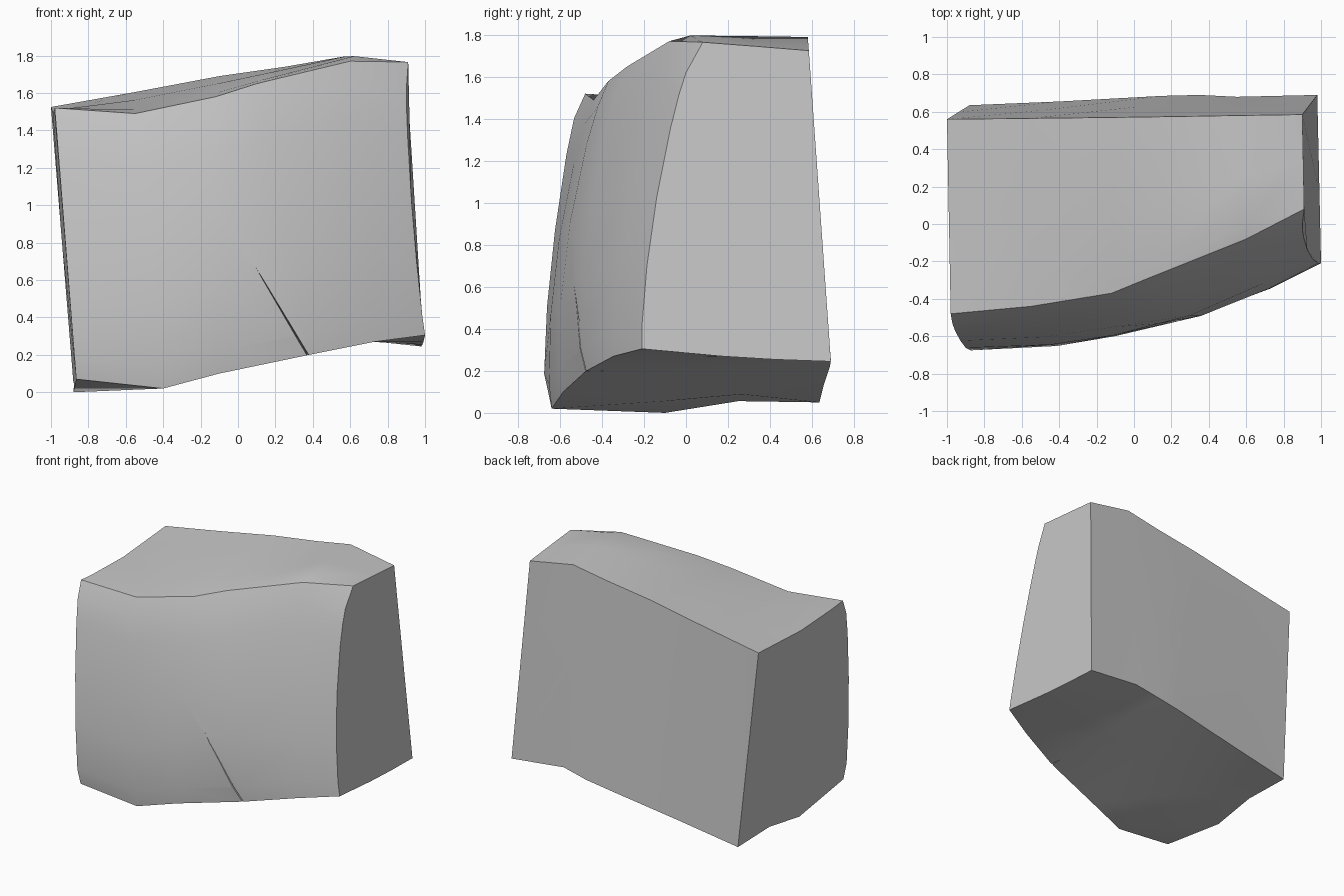
import bpy
import bmesh
import math
from mathutils import Vector

default_cube = bpy.data.objects.get("Cube")
if default_cube:
    bpy.data.objects.remove(default_cube, do_unlink=True)


def make_material(name, colour):
    material = bpy.data.materials.new(name)
    material.use_nodes = True
    material.diffuse_color = colour
    shader = material.node_tree.nodes["Principled BSDF"]
    shader.inputs["Base Color"].default_value = colour
    shader.inputs["Roughness"].default_value = 0.9
    return material


def add_object(name, bm, material):
    bmesh.ops.recalc_face_normals(bm, faces=bm.faces)
    mesh = bpy.data.meshes.new(name)
    bm.to_mesh(mesh)
    bm.free()
    mesh.materials.append(material)
    obj = bpy.data.objects.new(name, mesh)
    bpy.context.collection.objects.link(obj)
    return obj


def span(start, end, fractions, direction, bulge, power=1):
    """Points from start up to (not including) end, bowed along a direction."""
    points = [Vector(start)]
    for t in fractions:
        bow = bulge * (4 * t * (1 - t)) ** power
        points.append(Vector(start).lerp(Vector(end), t) + Vector(direction) * bow)
    return points


# Corner rails of the boulder, running from the right end to the left end
front_bottom = [(-.865, -.65, .07), (-.4, -.64, .02), (-.1, -.585, .1),
                (.38, -.475, .2), (.73, -.345, .27), (1, -.21, .305)]
front_top = [(-.98, -.48, 1.52), (-.55, -.44, 1.49), (-.12, -.37, 1.58),
             (.1, -.28, 1.65), (.6, -.08, 1.77), (.9, 0, 1.62)]
back_top = [(-1, .56, 1.525), (-.55, .565, 1.605), (-.1, .57, 1.69),
            (.25, .575, 1.74), (.54, .58, 1.79), (.9, .585, 1.725)]
back_bottom = [(-.88, .635, .05), (-.4, .655, .13), (.15, .685, .22),
               (.35, .69, .25), (.55, .68, .29), (.98, .69, .245)]
front_bulge = [.068, .075, .085, .085, .06, .045]

FORWARD, BACK, UP, DOWN = (0, -1, 0), (0, 1, 0), (0, 0, 1), (0, 0, -1)

# One closed ring for each station: front, top, back, underside
rings = []
last = len(front_bulge) - 1
for index, corners in enumerate(zip(front_bottom, front_top, back_top, back_bottom)):
    low_front, high_front, high_back, low_back = corners
    first = index == 0
    outward = (-.4, -1, 0) if index == last else FORWARD
    ring = span(low_front, high_front, (.08, .3, .55, .8, .92), outward,
                front_bulge[index], .45 if first else .8)
    ring += span(high_front, high_back, (.12, .5), UP, -.03 if first else .015)
    ring += span(high_back, low_back, (.5,), BACK, 0)
    ring += span(low_back, low_front, (.3, .58), DOWN, 0 if first else .01)
    rings.append(ring)

# Raised rim behind the chipped upper corner, and the lowest point of the base
top_start = 6
rings[-1][top_start + 1] = Vector((.91, .08, 1.765))
rings[-1][top_start + 2] = Vector((.905, .34, 1.745))
rings[-2][top_start + 1] = Vector((.62, .02, 1.797))
rings[0][-1] = Vector((-.88, -.1, 0))

# Skin the rings, splitting the two chipped corners into triangles
bm = bmesh.new()
loops = [[bm.verts.new(point) for point in ring] for ring in rings]
count = len(loops[0])
for near, far in zip(loops, loops[1:]):
    for i in range(count):
        j = (i + 1) % count
        face = bm.faces.new((near[i], far[i], far[j], near[j]))
        upper_chip = far is loops[-1] and i == top_start
        lower_chip = near is loops[0] and j == 0
        if upper_chip or lower_chip:
            bmesh.utils.face_split(face, near[i], far[j])
bm.faces.new(loops[0])
bm.faces.new(reversed(loops[-1]))
stone = make_material("stone grey", (.57, .57, .57, 1))
boulder = add_object("boulder", bm, stone)

# Narrow crack climbing from the lower front edge
bm = bmesh.new()
for point in [(.405, -.62, .12), (.435, -.62, .12), (.42, -.36, .12), (.04, -.56, .76)]:
    bm.verts.new(point)
bmesh.ops.convex_hull(bm, input=bm.verts)
crack_cutter = add_object("crack_cutter", bm, stone)
crack_cutter.hide_render = True

bpy.context.view_layer.objects.active = boulder
boulder.select_set(True)
cut = boulder.modifiers.new("crack", "BOOLEAN")
cut.operation = "DIFFERENCE"
cut.solver = "EXACT"
cut.object = crack_cutter
bpy.ops.object.modifier_apply(modifier=cut.name)
bpy.data.objects.remove(crack_cutter, do_unlink=True)

# Smooth sides with crisp broken edges
bpy.ops.object.shade_smooth_by_angle(angle=math.radians(36))
